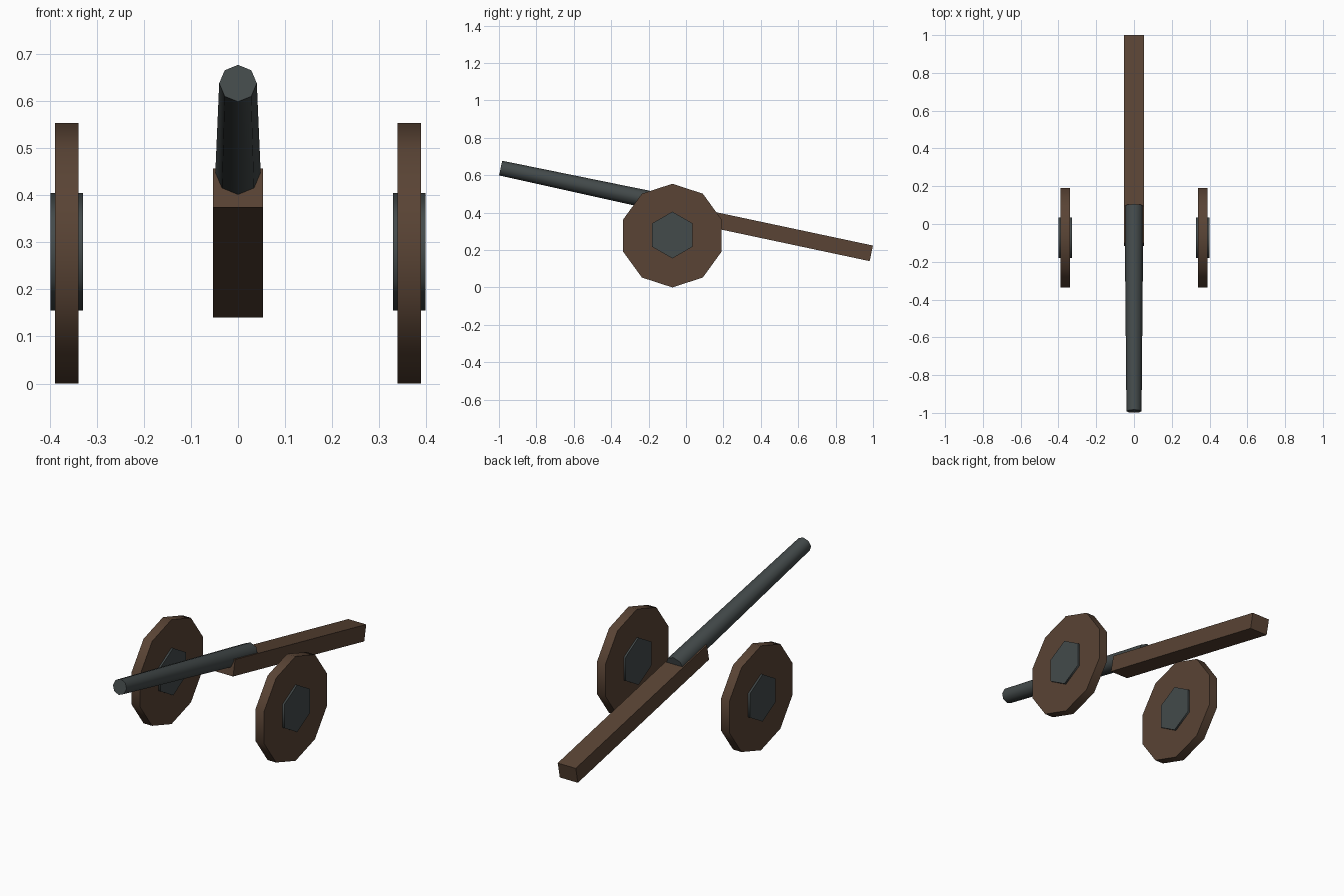
import bpy, bmesh
from math import radians
from mathutils import Matrix, Vector

cube = bpy.data.objects.get("Cube")
if cube:
    bpy.data.objects.remove(cube, do_unlink=True)


def make_material(name, rgb):
    mat = bpy.data.materials.new(name)
    mat.use_nodes = True
    colour = (*rgb, 1)
    mat.diffuse_color = colour
    mat.node_tree.nodes["Principled BSDF"].inputs["Base Color"].default_value = colour
    return mat


wood = make_material("dark brown wood", (0.1, 0.057, 0.035))
iron = make_material("dark grey iron", (0.057, 0.069, 0.07))


def finish(name, bm, mat):
    mesh = bpy.data.meshes.new(name)
    bm.to_mesh(mesh)
    bm.free()
    mesh.materials.append(mat)
    obj = bpy.data.objects.new(name, mesh)
    bpy.context.collection.objects.link(obj)
    return obj


def rod(name, start, end, r1, r2, sides, mat):
    """Closed tapered prism from start to end, with one corner pointing up."""
    start, end = Vector(start), Vector(end)
    z = (end - start).normalized()
    up = Vector((0, 0, 1))
    y = (up - z * up.dot(z)).normalized()
    x = y.cross(z)
    frame = Matrix((x, y, z)).transposed().to_4x4()
    frame.translation = (start + end) / 2
    bm = bmesh.new()
    bmesh.ops.create_cone(bm, cap_ends=True, segments=sides, radius1=r1,
                          radius2=r2, depth=(end - start).length, matrix=frame)
    obj = finish(name, bm, mat)
    bpy.ops.object.select_all(action="DESELECT")
    obj.select_set(True)
    bpy.context.view_layer.objects.active = obj
    bpy.ops.object.shade_smooth_by_angle(angle=radians(65))
    return obj


# Tilted wooden trail beam
bm = bmesh.new()
bmesh.ops.create_cube(bm, size=1)
bmesh.ops.scale(bm, vec=(0.106, 1.124, 0.085), verts=bm.verts)
trail = finish("trail_beam", bm, wood)
trail.rotation_euler.x = radians(-12)
trail.location = (0, 0.441, 0.299)

# Tapered barrel, its rear half sunk into the beam
rod("barrel", (0, -0.991, 0.638), (0, 0.095, 0.407), 0.04, 0.05, 8, iron)

# Wheels and their hubs on both sides
for side, sign in (("left", 1), ("right", -1)):
    for part, half, radius, sides, mat in (("wheel", 0.025, 0.277, 10, wood),
                                           ("hub", 0.035, 0.125, 6, iron)):
        centre = Vector((sign * 0.364, -0.073, 0.28 if part == "hub" else 0.277))
        offset = Vector((half, 0, 0))
        rod(f"{side}_{part}", centre - offset, centre + offset,
            radius, radius, sides, mat)
